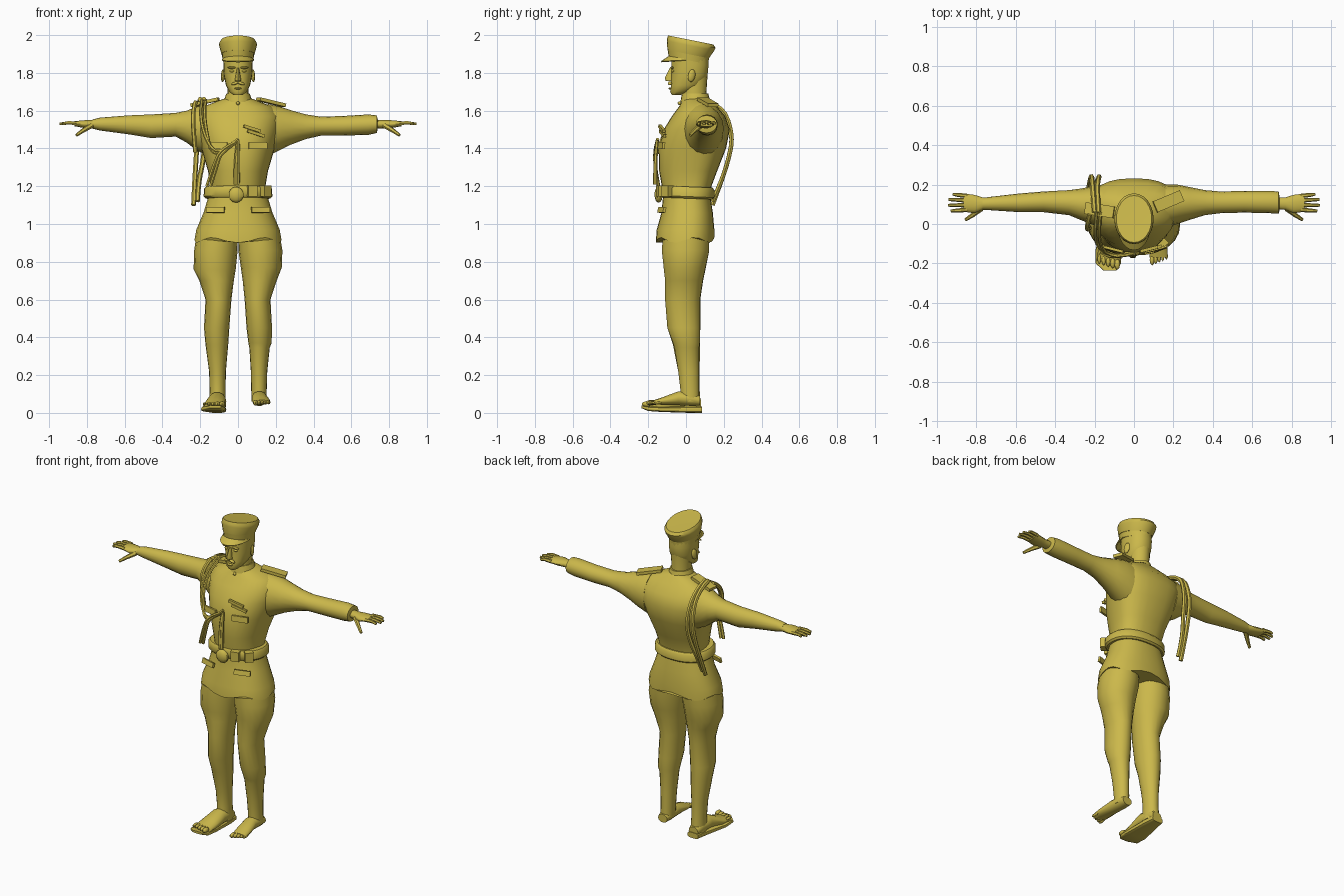
import bpy, bmesh, math
from mathutils import Vector, Euler

olive = bpy.data.materials.new("olive yellow")
olive.diffuse_color = (0.60, 0.48, 0.07, 1)


def add(name, bm):
    bmesh.ops.recalc_face_normals(bm, faces=bm.faces)
    me = bpy.data.meshes.new(name)
    bm.to_mesh(me)
    bm.free()
    me.materials.append(olive)
    ob = bpy.data.objects.new(name, me)
    bpy.context.collection.objects.link(ob)
    return ob


def loft(name, rings, axis="z", n=20, p=2.0, taper=0.0, shear=0.0, wave=0.0):
    """Rings are (position, u0, u1, v0, v1); u,v are x,y for z, y,z for x, x,z for y."""
    bm = bmesh.new()
    loops = []
    for k, (t, u0, u1, v0, v1) in enumerate(rings):
        loop = []
        for i in range(n):
            a = 2 * math.pi * i / n
            c, s = math.cos(a), math.sin(a)
            c = math.copysign(abs(c) ** (2 / p), c)
            s = math.copysign(abs(s) ** (2 / p), s)
            c *= 1 - taper * (1 - s) / 2
            u = (u0 + u1) / 2 + (u1 - u0) / 2 * c
            v = (v0 + v1) / 2 + (v1 - v0) / 2 * s
            if axis == "z":
                w = wave * math.sin(5 * a) if k == len(rings) - 1 else 0
                co = (u, v, t + shear * (v - 0.02) + w)
            elif axis == "x":
                co = (t, u, v)
            else:
                co = (u, t, v)
            loop.append(bm.verts.new(co))
        loops.append(loop)
    for a, b in zip(loops, loops[1:]):
        for i in range(n):
            j = (i + 1) % n
            bm.faces.new((a[i], a[j], b[j], b[i]))
    bm.faces.new(loops[0])
    bm.faces.new(loops[-1])
    return add(name, bm)


def ball(name, loc, size, rot=(0, 0, 0), seg=10):
    bm = bmesh.new()
    bmesh.ops.create_uvsphere(bm, u_segments=seg, v_segments=7, radius=1)
    e = Euler(rot)
    for v in bm.verts:
        q = Vector([c * s for c, s in zip(v.co, size)])
        q.rotate(e)
        v.co = q + Vector(loc)
    return add(name, bm)


def box(name, loc, size, rot=(0, 0, 0)):
    bm = bmesh.new()
    bmesh.ops.create_cube(bm, size=1)
    e = Euler(rot)
    for v in bm.verts:
        q = Vector([c * s for c, s in zip(v.co, size)])
        q.rotate(e)
        v.co = q + Vector(loc)
    return add(name, bm)


def tube(name, pts, r, end=1.0, spline="POLY"):
    cu = bpy.data.curves.new(name, "CURVE")
    cu.dimensions = "3D"
    cu.bevel_depth = r
    cu.bevel_resolution = 1
    cu.use_fill_caps = True
    sp = cu.splines.new(spline)
    sp.points.add(len(pts) - 1)
    for i, (q, pt) in enumerate(zip(pts, sp.points)):
        pt.co = (*q, 1)
        pt.radius = 1 + (end - 1) * i / (len(pts) - 1)
    if spline == "NURBS":
        sp.use_endpoint_u = True
        sp.order_u = 3
        sp.resolution_u = 4
    cu.materials.append(olive)
    ob = bpy.data.objects.new(name, cu)
    bpy.context.collection.objects.link(ob)


# Jacket body and skirt
loft("jacket_body", [
    (1.12, -.165, .165, -.12, .125), (1.20, -.163, .163, -.128, .135),
    (1.28, -.178, .178, -.142, .165), (1.40, -.218, .218, -.145, .212),
    (1.50, -.25, .25, -.118, .232), (1.57, -.255, .255, -.075, .208),
    (1.62, -.21, .21, -.038, .165), (1.655, -.11, .11, -.018, .135),
    (1.67, -.06, .06, -.01, .12)], n=28, p=2.4, taper=.25)
loft("jacket_skirt", [
    (1.14, -.165, .165, -.122, .13), (1.06, -.19, .19, -.13, .142),
    (.97, -.23, .23, -.155, .15), (.915, -.24, .24, -.16, .15)],
    n=28, p=2.3, taper=.08, wave=.014)
loft("belt", [(1.135, -.172, .172, -.125, .14), (1.145, -.182, .182, -.134, .15),
              (1.185, -.18, .18, -.136, .15), (1.197, -.17, .17, -.128, .14)],
     n=28, p=2.3, shear=-.04)
ball("buckle", (-.01, -.145, 1.155), (.042, .022, .042))
for x, a in ((.075, .25), (.145, .75)):
    box("belt_pouch", (x, -.132 + (x > .1) * .034, 1.175), (.05, .04, .06), (0, 0, a))

# Collar, neck and head
loft("collar", [(1.645, -.078, .078, -.03, .13), (1.69, -.062, .062, -.022, .118)])
loft("neck", [(1.62, -.06, .06, -.02, .115), (1.70, -.055, .055, -.02, .108),
              (1.80, -.06, .06, -.02, .115)])
loft("head", [
    (1.683, -.024, .024, -.075, -.03), (1.70, -.046, .046, -.084, .02),
    (1.735, -.064, .064, -.08, .09), (1.79, -.075, .075, -.078, .115),
    (1.84, -.077, .077, -.078, .12), (1.88, -.078, .078, -.08, .118)], n=22, p=2.2)
loft("nose", [(1.758, -.017, .017, -.108, -.06), (1.775, -.014, .014, -.112, -.06),
              (1.825, -.006, .006, -.086, -.06)], n=8)
ball("lower_lip", (0, -.083, 1.718), (.02, .01, .006))
ball("collar_button", (0, -.034, 1.64), (.01, .01, .01))
for s in (-1, 1):
    ball("ear", (s * .08, .03, 1.785), (.01, .02, .034), (-.2, 0, s * .3))
    ball("moustache", (s * .016, -.085, 1.745), (.022, .011, .008), (0, s * .35, 0))
    ball("brow", (s * .033, -.074, 1.828), (.024, .01, .006))
    ball("eye", (s * .032, -.07, 1.81), (.013, .008, .007))

# Peaked cap
loft("cap_band", [(1.865, -.082, .082, -.092, .118), (1.905, -.086, .086, -.098, .122)],
     n=24, shear=-.2)
loft("cap_crown", [
    (1.898, -.088, .088, -.098, .122), (1.945, -.1, .1, -.102, .15),
    (1.96, -.099, .099, -.1, .156), (1.975, -.09, .09, -.094, .145),
    (1.974, -.05, .05, -.05, .1)], n=24, shear=-.2)
bm = bmesh.new()
inner, outer = [], []
for i in range(13):
    a = math.pi * i / 12
    c, s = math.cos(a), math.sin(a)
    inner.append(bm.verts.new((.084 * c, .0 - .092 * s, 1.873 + .016 * s)))
    outer.append(bm.verts.new((.086 * c, .0 - .133 * s, 1.868 - .006 * s)))
for i in range(12):
    bm.faces.new((inner[i], inner[i + 1], outer[i + 1], outer[i]))
visor = add("cap_visor", bm)
visor.modifiers.new("thickness", "SOLIDIFY").thickness = .007

# Arms with sleeves
loft("left_arm", [
    (-.16, -.02, .2, 1.36, 1.63), (-.22, .0, .19, 1.39, 1.622),
    (-.27, .02, .18, 1.43, 1.60), (-.33, .045, .172, 1.463, 1.588),
    (-.46, .06, .165, 1.455, 1.58), (-.58, .06, .155, 1.475, 1.575),
    (-.73, .07, .138, 1.495, 1.563), (-.77, .072, .132, 1.505, 1.553)],
    axis="x", n=16)
loft("right_arm", [
    (.16, -.02, .2, 1.36, 1.635), (.22, .0, .2, 1.39, 1.622),
    (.28, .02, .188, 1.42, 1.602), (.36, .045, .172, 1.45, 1.58),
    (.44, .055, .165, 1.468, 1.568), (.56, .058, .168, 1.468, 1.572),
    (.69, .055, .168, 1.472, 1.58), (.735, .052, .165, 1.482, 1.575),
    (.74, .075, .135, 1.505, 1.552)], axis="x", n=16)

# Hands and fingers
for s, side in ((-1, "left"), (1, "right")):
    rings = [(.72, .075, .135, 1.505, 1.552), (.77, .072, .135, 1.506, 1.55),
             (.81, .055, .148, 1.507, 1.55), (.865, .062, .155, 1.517, 1.545)]
    loft(side + "_palm", [(s * r[0], *r[1:]) for r in rings], axis="x", n=14)
    for y, tip in ((.072, .93), (.096, .945), (.12, .942), (.143, .92)):
        tube(side + "_finger", [(s * .85, y, 1.533), (s * .9, y + (y - .1) * .12, 1.536),
                                (s * tip, y + (y - .1) * .2, 1.53)], .012, .6)
    tube(side + "_thumb", [(s * .775, .08, 1.522), (s * .82, .045, 1.495),
                           (s * .855, .022, 1.47)], .015, .55)

# Breeches and lower legs
loft("left_leg", [
    (.98, -.215, .0, -.12, .125), (.86, -.232, -.002, -.13, .125),
    (.76, -.235, -.012, -.118, .105), (.70, -.205, -.022, -.112, .092),
    (.60, -.172, -.035, -.112, .077), (.45, -.18, -.046, -.1, .077),
    (.36, -.172, -.052, -.07, .075), (.22, -.153, -.064, -.042, .073),
    (.12, -.15, -.066, -.03, .073), (.03, -.152, -.064, -.04, .08)], n=18)
loft("right_leg", [
    (.98, .0, .215, -.12, .125), (.86, .002, .235, -.13, .125),
    (.77, .015, .232, -.12, .105), (.70, .025, .205, -.112, .09),
    (.60, .035, .172, -.112, .075), (.45, .045, .18, -.1, .076),
    (.37, .055, .178, -.07, .074), (.345, .06, .168, -.062, .07),
    (.22, .068, .155, -.042, .07), (.12, .07, .152, -.03, .07),
    (.06, .072, .152, -.03, .072)], n=18)

# Feet, toes and sole
loft("left_foot", [(.08, -.14, -.075, .012, .07), (.04, -.152, -.066, .012, .1),
                   (-.04, -.16, -.062, .014, .11), (-.12, -.182, -.064, .014, .07),
                   (-.19, -.188, -.068, .014, .05)], axis="y", n=14)
loft("left_sole", [(.085, -.145, -.07, .0, .035), (.02, -.158, -.062, .0, .035),
                   (-.13, -.195, -.062, .005, .032), (-.2, -.195, -.066, .01, .035),
                   (-.236, -.155, -.09, .025, .04)], axis="y", n=16, p=3.5)
loft("right_foot", [(.075, .08, .145, .038, .09), (.03, .074, .153, .036, .11),
                    (-.04, .072, .155, .04, .115), (-.12, .074, .17, .042, .085),
                    (-.17, .08, .172, .044, .068)], axis="y", n=14)
for i in range(5):
    r = .015 - .0016 * i
    ball("left_toe", (-.085 - .023 * i, -.205 + .007 * i, .047), (r, .028, r), seg=8)
    ball("right_toe", (.092 + .018 * i, -.183 + .007 * i, .054), (r * .85, .028, r), seg=8)

# Shoulder boards, ribbon bars and pockets
box("left_shoulder_board", (-.175, .07, 1.645), (.15, .06, .018), (0, -.22, -.15))
box("right_shoulder_board", (.175, .115, 1.645), (.15, .06, .018), (0, .22, .4))
for k in (0, 1):
    box("ribbon_bar", (.075 + .02 * k, -.128 + .004 * k, 1.505 - .026 * k),
        (.095, .016, .016), (0, .3, .25))
for s in (-1, 1):
    box("chest_pocket_flap", (s * .105, -.13, 1.415), (.1, .014, .035), (-.1, 0, s * .25))
    box("skirt_pocket_flap", (s * .12, -.128, 1.075), (.1, .014, .03), (-.25, 0, s * .3))

# Braided cords on the chest, shoulder and back
for k in (0, 1):
    d = .02 * k
    tube("chest_cord", [(-.19 + d, .06, 1.655), (-.20 + d, -.04, 1.61), (-.19 + d, -.11, 1.5),
                        (-.14, -.15, 1.39 - d), (-.08, -.165, 1.38), (0, -.15, 1.45)],
         .009, spline="NURBS")
    tube("hanging_cord", [(0, -.152, 1.44), (-.09, -.165, 1.4 - d), (-.13 + d, -.165, 1.31),
                          (-.165 + d, -.145, 1.2)], .009, spline="NURBS")
    tube("tassel", [(0, -.152, 1.44), (-.015 + d, -.165, 1.34),
                    (-.012 + d / 2, -.162, 1.21)], .009, 1.3, "NURBS")
    tube("back_strap", [(-.2 + d, .06, 1.66), (-.21 + d, .19, 1.64), (-.215 + 2 * d, .25, 1.47),
                        (-.222 + 2 * d, .225, 1.34), (-.23 + d, .185, 1.22),
                        (-.235 + d, .14, 1.1 + d)], .013, spline="NURBS")
tube("shoulder_loop", [(-.225, .05, 1.645), (-.24, -.02, 1.6), (-.235, -.03, 1.48),
                       (-.225, -.02, 1.38)], .012, spline="NURBS")

# Mesh conversion and smooth shading with sharp edges kept
bpy.ops.object.select_all(action="SELECT")
bpy.context.view_layer.objects.active = visor
bpy.ops.object.convert(target="MESH")
bpy.ops.object.shade_smooth_by_angle(angle=math.radians(42))
